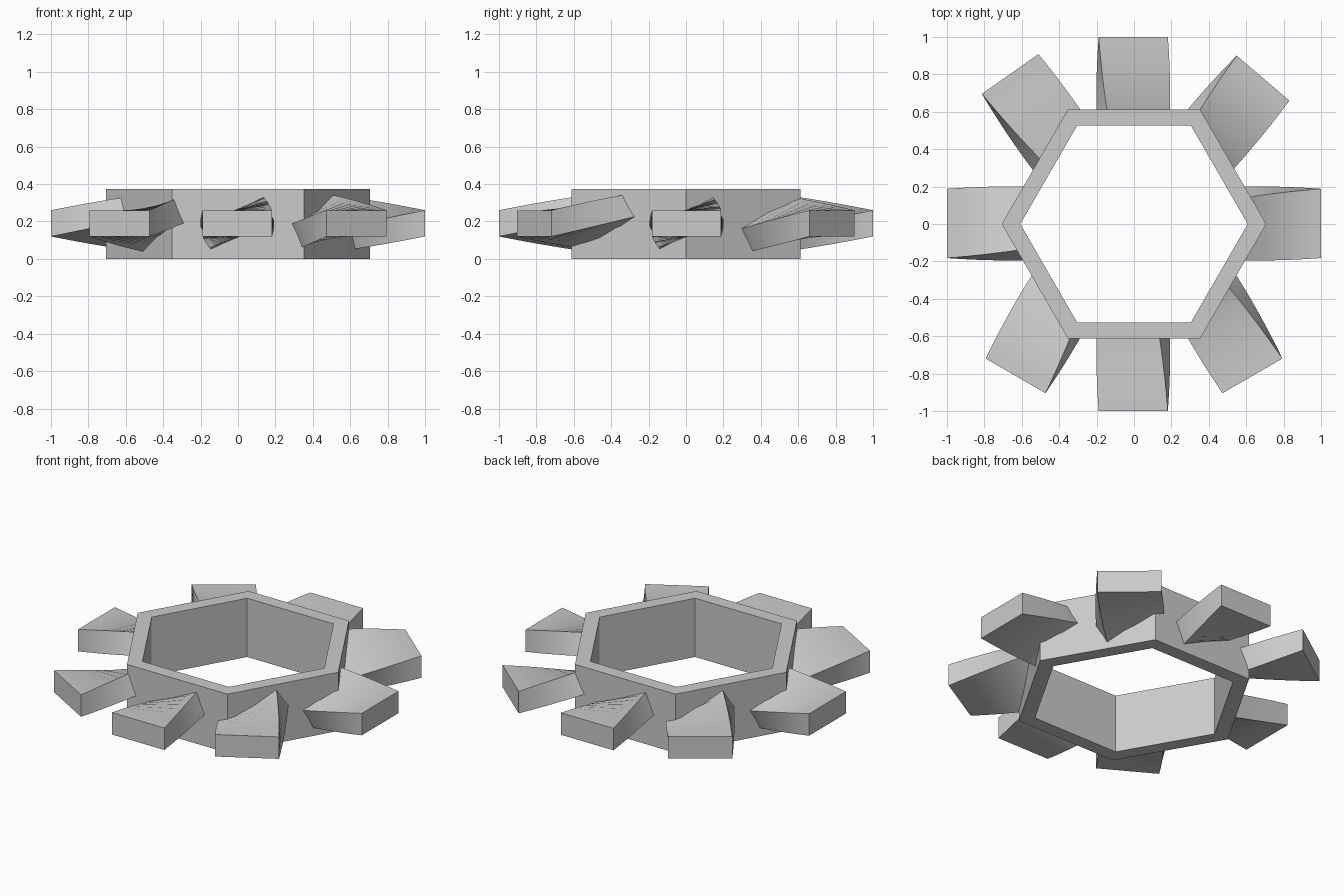
import bpy, bmesh
from math import radians, cos, sin
from mathutils import Matrix, Vector

if "Cube" in bpy.data.objects:
    bpy.data.objects.remove(bpy.data.objects["Cube"], do_unlink=True)

grey = bpy.data.materials.new("plain grey")
grey.use_nodes = True
colour = (0.6, 0.6, 0.6, 1)
grey.diffuse_color = colour
grey.node_tree.nodes["Principled BSDF"].inputs["Base Color"].default_value = colour

HEIGHT = 0.374
MID = 0.19


def make_object(name, bm):
    bmesh.ops.recalc_face_normals(bm, faces=bm.faces)
    mesh = bpy.data.meshes.new(name)
    bm.to_mesh(mesh)
    bm.free()
    mesh.materials.append(grey)
    obj = bpy.data.objects.new(name, mesh)
    bpy.context.collection.objects.link(obj)
    return obj


def loop(bm, points):
    return [bm.verts.new(p) for p in points]


def bridge(bm, a, b):
    for i in range(len(a)):
        j = (i + 1) % len(a)
        bm.faces.new((a[i], a[j], b[j], b[i]))


def hexagon(radius, z):
    return [(radius * cos(radians(60 * i)), radius * sin(radians(60 * i)), z) for i in range(6)]


# Hexagonal ring
bm = bmesh.new()
profile = [(0.707, 0), (0.707, HEIGHT), (0.608, HEIGHT), (0.608, 0)]
loops = [loop(bm, hexagon(r, z)) for r, z in profile]
for i in range(4):
    bridge(bm, loops[i], loops[(i + 1) % 4])
make_object("hexagonal_ring", bm)

# Hidden cutter that trims the blade roots inside the ring wall
bm = bmesh.new()
low, high = loop(bm, hexagon(0.65, -0.5)), loop(bm, hexagon(0.65, 1))
bridge(bm, low, high)
bm.faces.new(low)
bm.faces.new(high)
cutter = make_object("root_cutter", bm)
cutter.hide_render = True
cutter.hide_viewport = True


def blade(name, x, y, heading, length=0.62, steps=12, twist=61.5):
    """Box that twists steadily from a level tip towards its root."""
    bm = bmesh.new()
    place = Matrix.Translation((x, y, MID)) @ Matrix.Rotation(radians(heading), 4, "Z")
    sections = []
    for s in range(steps + 1):
        depth = length * s / steps
        turn = Matrix.Rotation(radians(twist * depth), 4, "X")
        corners = [(-0.185, -0.07), (0.185, -0.07), (0.185, 0.07), (-0.185, 0.07)]
        sections.append(loop(bm, [place @ turn @ Vector((-depth, w, h)) for w, h in corners]))
    for a, b in zip(sections, sections[1:]):
        bridge(bm, a, b)
    bm.faces.new(sections[0])
    bm.faces.new(sections[-1])
    obj = make_object(name, bm)
    trim = obj.modifiers.new("trim root", "BOOLEAN")
    trim.operation = "DIFFERENCE"
    trim.solver = "EXACT"
    trim.object = cutter
    bpy.ops.object.select_all(action="DESELECT")
    obj.select_set(True)
    bpy.context.view_layer.objects.active = obj
    bpy.ops.object.modifier_apply(modifier=trim.name)
    bpy.ops.object.shade_smooth_by_angle(angle=radians(30))


# Eight blades: tip centre and the direction each points
blade("left_blade", 1, 0.003, 0)
blade("back_left_blade", 0.69, 0.78, 49.5)
blade("back_blade", -0.004, 1, 90)
blade("back_right_blade", -0.662, 0.802, 125)
blade("right_blade", -1, 0.003, 180)
blade("front_right_blade", -0.633, -0.812, 240)
blade("front_blade", -0.004, -1, 270)
blade("front_left_blade", 0.633, -0.812, 300)
bpy.data.objects.remove(cutter, do_unlink=True)
